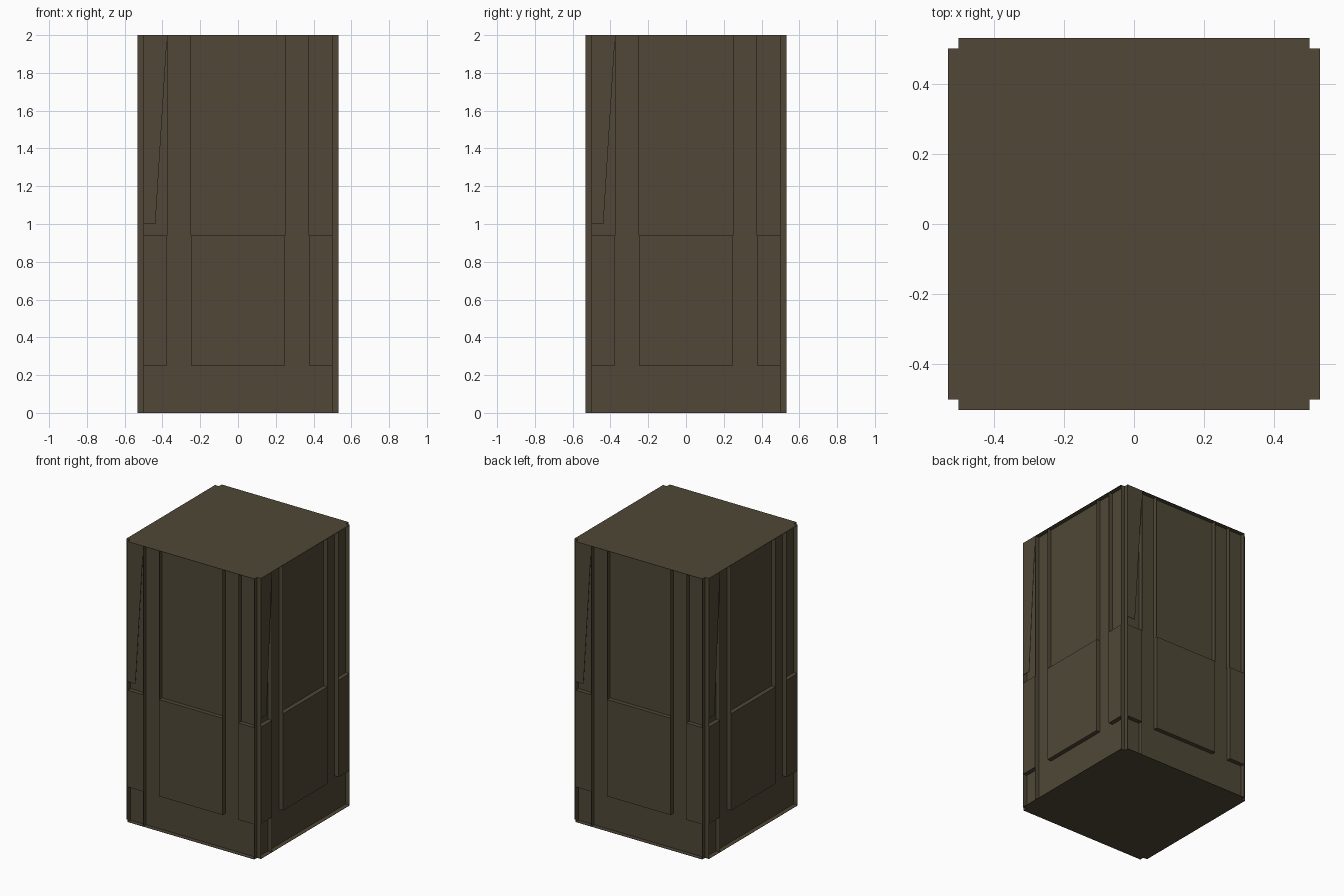
import bpy, bmesh, math
from mathutils import Matrix, Vector

default = bpy.data.objects.get("Cube")
if default:
    bpy.data.objects.remove(default, do_unlink=True)

INNER, OUTER, HEIGHT = 0.5, 0.531, 2.0   # core half width, relief half width
THIN = 0.002                             # thickness of fins and lips
PANEL_LOW, PANEL_TOP = 0.25, 0.94

wood = bpy.data.materials.new("dark_olive_brown")
wood.use_nodes = True
colour = (0.080, 0.064, 0.038, 1)
wood.diffuse_color = colour
bsdf = next(n for n in wood.node_tree.nodes if n.type == 'BSDF_PRINCIPLED')
bsdf.inputs["Base Color"].default_value = colour
bsdf.inputs["Roughness"].default_value = 0.9


def add_box(bm, low, high):
    """Axis-aligned box between two corners."""
    low, high = Vector(low), Vector(high)
    size = Matrix.Diagonal((*(high - low), 1))
    bmesh.ops.create_cube(bm, size=1, matrix=Matrix.Translation((low + high) / 2) @ size)


def finish(name, bm):
    bmesh.ops.recalc_face_normals(bm, faces=bm.faces)
    mesh = bpy.data.meshes.new(name)
    bm.to_mesh(mesh)
    bm.free()
    mesh.materials.append(wood)
    obj = bpy.data.objects.new(name, mesh)
    bpy.context.collection.objects.link(obj)
    return obj


def four_sides(bm):
    """Repeat the front relief around the column."""
    source = bm.verts[:] + bm.edges[:] + bm.faces[:]
    for turn in range(1, 4):
        copy = bmesh.ops.duplicate(bm, geom=source)["geom"]
        verts = [v for v in copy if isinstance(v, bmesh.types.BMVert)]
        bmesh.ops.rotate(bm, verts=verts, cent=(0, 0, 0),
                         matrix=Matrix.Rotation(turn * math.pi / 2, 3, 'Z'))


def relief(name, spans):
    """Raised front boxes given as (x0, x1, z0, z1), on all four sides."""
    bm = bmesh.new()
    for x0, x1, z0, z1 in spans:
        add_box(bm, (x0, -OUTER, z0), (x1, -INNER, z1))
    four_sides(bm)
    return finish(name, bm)


# Central column
bm = bmesh.new()
add_box(bm, (-INNER, -INNER, 0), (INNER, INNER, HEIGHT))
finish("column_core", bm)

# Raised lower panels: one wide, two narrow
relief("lower_panels", [(x0, x1, PANEL_LOW, PANEL_TOP)
                        for x0, x1 in ((-INNER, -0.375), (-0.25, 0.25), (0.375, INNER))])

# Thin lips around the top and the foot
relief("top_lip", [(-INNER, INNER, HEIGHT - THIN, HEIGHT)])
relief("foot_lip", [(-INNER, INNER, 0, THIN)])

# Upright fins of the upper part; the left one runs to the foot
relief("upper_fins", [(x - THIN / 2, x + THIN / 2, PANEL_TOP, HEIGHT)
                      for x in (-0.375, -0.25, 0.25, 0.375)])
relief("lower_left_fin", [(-0.375 - THIN, -0.375, 0, PANEL_LOW)])

# Full-height fins beside each notched corner
relief("corner_fins", [(-INNER, -INNER + THIN, 0, HEIGHT),
                       (INNER - THIN, INNER, 0, HEIGHT)])

# Tapered cover plate at the upper left of each side
bm = bmesh.new()
outline = ((-INNER, 1), (-0.4375, 1), (-0.375, HEIGHT), (-INNER, HEIGHT))
face = bm.faces.new([bm.verts.new((x, -OUTER, z)) for x, z in outline])
grown = bmesh.ops.extrude_face_region(bm, geom=[face], use_keep_orig=True)["geom"]
bmesh.ops.translate(bm, vec=(0, THIN, 0),
                    verts=[v for v in grown if isinstance(v, bmesh.types.BMVert)])
four_sides(bm)
finish("tapered_plates", bm)
